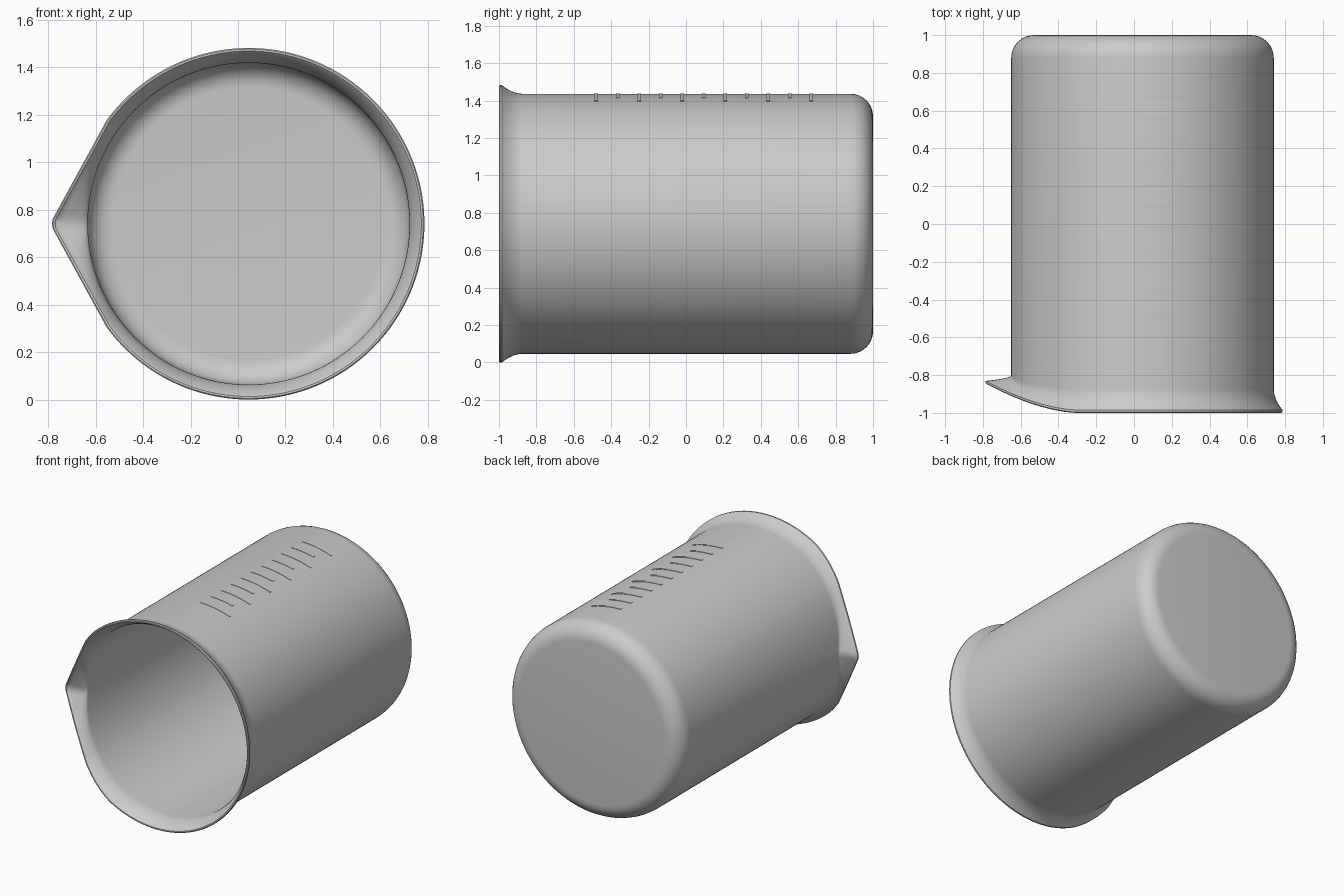
import bpy, bmesh
from math import sin, cos, pi, radians, atan2

if "Cube" in bpy.data.objects:
    bpy.data.objects.remove(bpy.data.objects["Cube"])

CX, CZ = 0.045, 0.741        # axis of the vessel, running along y
R_BODY, R_RIM, WALL = 0.695, 0.741, 0.017
SEGS = 240


def make_object(name, bm, angle=35):
    bmesh.ops.recalc_face_normals(bm, faces=bm.faces[:])
    mesh = bpy.data.meshes.new(name)
    bm.to_mesh(mesh)
    bm.free()
    ob = bpy.data.objects.new(name, mesh)
    bpy.context.collection.objects.link(ob)
    bpy.ops.object.select_all(action='DESELECT')
    ob.select_set(True)
    bpy.context.view_layer.objects.active = ob
    bpy.ops.object.shade_smooth_by_angle(angle=radians(angle))
    return ob


def rim_radius(a):
    """Rim outline: a circle with straight sides running out to the spout (a = 0)."""
    a = abs(a)
    half = radians(36)
    if a >= half:
        return R_RIM
    x0, z0 = 0.83, 0.014
    if a < atan2(z0, x0):
        return x0 / cos(a)
    dx, dz = R_RIM * cos(half) - x0, R_RIM * sin(half) - z0
    return (x0 * dz - z0 * dx) / (cos(a) * dz - sin(a) * dx)


def rim_drop(a):
    """How far the rim dips back towards the base near the spout."""
    x = CX - rim_radius(a) * cos(a)
    return 0.153 * (max(0.0, -0.3 - x) / 0.485) ** 1.7


def profile(a):
    """Radius / y pairs from outer base, over the rim, to inner base."""
    drop, rim = rim_drop(a), rim_radius(a)
    y_rim, y_flare = -1 + drop, -0.87 + 0.45 * drop
    n, fillet = 8, 0.12
    corner = [(sin(i / n * pi / 2), cos(i / n * pi / 2)) for i in range(n + 1)]
    pts = [(R_BODY - fillet + fillet * s, 1 - fillet + fillet * c) for s, c in corner]
    flare = [i / 10 for i in range(11)]
    y_lip = y_rim + 0.016
    outer = [(R_BODY + (rim - R_BODY) * t ** 2, y_flare + (y_lip - y_flare) * t) for t in flare]
    inner = [(R_BODY - WALL + (rim - R_BODY) * t ** 2, y_flare + (y_rim + 0.004 - y_flare) * t)
             for t in reversed(flare)]
    pts += outer + [(rim, y_rim + 0.005), (rim - 0.005, y_rim), (rim - WALL + 0.004, y_rim)] + inner
    f = fillet - WALL
    pts += [(R_BODY - fillet + f * s, 1 - fillet + f * c) for s, c in reversed(corner)]
    return pts


# Glass vessel with flared rim and pouring spout
bm = bmesh.new()
rings = []
for i in range(SEGS):
    a = 2 * pi * i / SEGS
    if a > pi:
        a -= 2 * pi
    rings.append([bm.verts.new((CX - r * cos(a), y, CZ + r * sin(a))) for r, y in profile(a)])
for i in range(SEGS):
    p, q = rings[i], rings[(i + 1) % SEGS]
    for j in range(len(p) - 1):
        bm.faces.new((p[j], q[j], q[j + 1], p[j + 1]))
bm.faces.new([c[0] for c in rings])
bm.faces.new([c[-1] for c in rings])
make_object("beaker_vessel", bm)

# Graduation marks: thin raised strips wrapped round the wall, long and short in turn
bm = bmesh.new()
for k in range(11):
    y = -0.48 + 0.115 * k
    start, end = 0.0, (0.34 if k % 2 == 0 else 0.25)
    prev = None
    for s in range(13):
        a = start + (end - start) * s / 12
        cur = [bm.verts.new((CX + r * sin(a), y + d, CZ + r * cos(a)))
               for r, d in ((R_BODY - 0.004, -0.009), (R_BODY + 0.003, -0.009),
                            (R_BODY + 0.003, 0.009), (R_BODY - 0.004, 0.009))]
        if prev:
            for e in range(4):
                bm.faces.new((prev[e], cur[e], cur[(e + 1) % 4], prev[(e + 1) % 4]))
        else:
            bm.faces.new(cur)
        prev = cur
    bm.faces.new(prev)
make_object("graduation_marks", bm)
